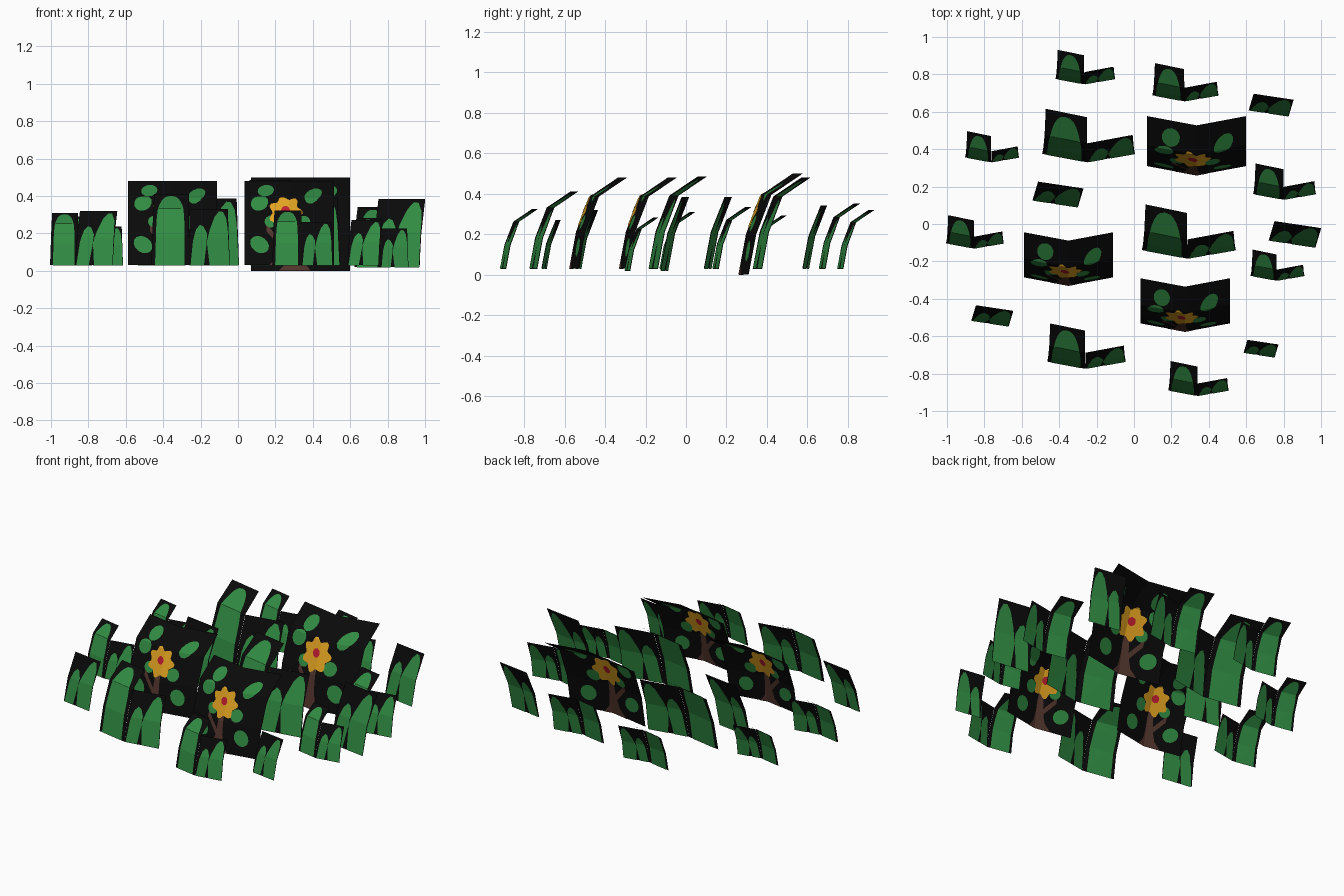
import bpy, bmesh, math
from mathutils import Vector

if "Cube" in bpy.data.objects:
    bpy.data.objects.remove(bpy.data.objects["Cube"])

# Flat colours
COLOURS = [("card_black", (0.003, 0.003, 0.003)), ("leaf_green", (0.03, 0.26, 0.055)),
           ("stem_brown", (0.085, 0.035, 0.026)), ("petal_orange", (0.75, 0.36, 0.015)),
           ("centre_red", (0.5, 0.012, 0.03))]
MATS = []
for n, c in COLOURS:
    m = bpy.data.materials.new(n)
    m.diffuse_color = (*c, 1)
    m.use_nodes = True
    m.node_tree.nodes["Principled BSDF"].inputs["Base Color"].default_value = m.diffuse_color
    MATS.append(m)
BLACK, GREEN, BROWN, ORANGE, RED = range(5)

# Backward-curling side profile: three equal bends (y fraction, z fraction)
PROFILE = [(0, 0), (0.14, 0.4), (0.42, 0.79), (1, 1)]
LEAN, FOLD = 0.535, 0.187


def curl(s, h):
    i = min(int(s), 2)
    f = s - i
    a, b = PROFILE[i], PROFILE[i + 1]
    return (a[0] + (b[0] - a[0]) * f) * h * LEAN, (a[1] + (b[1] - a[1]) * f) * h


def ellipse(u, v, ru, rv, ang=0, n=14):
    pts = []
    ca, sa = math.cos(math.radians(ang)), math.sin(math.radians(ang))
    for i in range(n):
        t = 2 * math.pi * i / n
        a, b = ru * math.cos(t), rv * math.sin(t)
        pts.append((u + a * ca - b * sa, v + a * sa + b * ca))
    return pts


def petals(u, v, r, lobes=7):
    n = lobes * 6
    return [(u + r * (0.87 + 0.13 * math.cos(lobes * t)) * math.cos(t),
             v + r * 0.9 * (0.87 + 0.13 * math.cos(lobes * t)) * math.sin(t))
            for t in (2 * math.pi * i / n + 0.2 for i in range(n))]


# Painted shapes, in card coordinates (u across, v up)
SQUARE = [(0, 0), (1, 0), (1, 1), (0, 1)]
DOME = [(0.1, 0), (0.87, 0)] + [(0.485 + 0.385 * math.cos(a) ** 0.8 if math.cos(a) > 0 else
        0.485 - 0.385 * abs(math.cos(a)) ** 0.8, 0.45 + 0.5 * math.sin(a))
        for a in (math.pi * i / 14 for i in range(15))]
SMALL_BUMP = [(0.03, 0), (0.36, 0), (0.43, 0.35), (0.45, 0.55), (0.36, 0.68), (0.27, 0.71),
              (0.17, 0.63), (0.09, 0.42)]
TALL_BUMP = [(0.5, 0), (0.99, 0), (0.98, 0.6), (0.95, 0.82), (0.87, 0.94), (0.77, 0.95),
             (0.65, 0.85), (0.52, 0.62), (0.44, 0.4)]
TALL = [(DOME, GREEN, 1)]
SHORT = [(SMALL_BUMP, GREEN, 1), (TALL_BUMP, GREEN, 1.4)]
FLOWER = [
    ([(0.28, 0), (0.6, 0), (0.53, 0.08), (0.51, 0.2), (0.5, 0.42), (0.43, 0.42), (0.41, 0.2),
      (0.37, 0.08)], BROWN, 1),
    ([(0.44, 0.14), (0.44, 0.21), (0.29, 0.36), (0.25, 0.46), (0.25, 0.33)], BROWN, 1.2),
    (ellipse(0.24, 0.81, 0.09, 0.11, -15), GREEN, 2),
    (ellipse(0.17, 0.62, 0.1, 0.08, 20), GREEN, 2.3),
    (ellipse(0.17, 0.2, 0.11, 0.08, -25), GREEN, 2),
    (ellipse(0.30, 0.43, 0.075, 0.06, 0), GREEN, 2.1),
    (ellipse(0.77, 0.73, 0.085, 0.13, -30), GREEN, 2),
    (ellipse(0.66, 0.42, 0.08, 0.07, 0), GREEN, 2),
    (ellipse(0.76, 0.19, 0.1, 0.085, -30), GREEN, 2),
    (petals(0.46, 0.52, 0.195), ORANGE, 3),
    (ellipse(0.46, 0.54, 0.05, 0.045, 0, 8), RED, 4),
]


def add_shape(out, pts, mat, layer, place, segs, folded):
    """Cut a flat outline along the card's bends, then wrap it on the card."""
    sides = (0,) if layer == 0 else (-1, 1)
    for side in sides:
        bm = bmesh.new()
        f = bm.faces.new([bm.verts.new((u, v, 0)) for u, v in pts])
        f.normal_update()
        if (f.normal.z < 0) != (side > 0):
            f.normal_flip()
        bmesh.ops.triangulate(bm, faces=bm.faces[:])
        cuts = [((0, i / segs, 0), (0, 1, 0)) for i in range(1, segs)]
        if folded:
            cuts.append(((0.5, 0, 0), (1, 0, 0)))
        for co, no in cuts:
            bmesh.ops.bisect_plane(bm, geom=bm.verts[:] + bm.edges[:] + bm.faces[:],
                                   plane_co=co, plane_no=no, dist=1e-6)
        d = 0.0012 * layer * side
        vmap = {v: out.verts.new(place(v.co.x, v.co.y) + Vector((0, d, -d))) for v in bm.verts}
        for f in bm.faces:
            out.faces.new([vmap[v] for v in f.verts]).material_index = mat
        bm.free()


def add_card(out, art, place, segs, folded=False):
    add_shape(out, SQUARE, BLACK, 0, place, segs, folded)
    for pts, mat, layer in art:
        add_shape(out, pts, mat, layer, place, segs, folded)


def finish(bm, name):
    me = bpy.data.meshes.new(name)
    bm.to_mesh(me)
    bm.free()
    for m in MATS:
        me.materials.append(m)
    bpy.context.collection.objects.link(bpy.data.objects.new(name, me))


def leaf_pair(name, x, y, w, z0=0.03):
    h = 1.87 * w

    def left(u, v):
        dy, dz = curl(3 * v, h)
        k = 1 - u
        return Vector((x - w * k * (1 - 0.09 * v) - 0.01 * v * w, y + FOLD * w * k + dy, z0 + dz))

    def right(u, v):
        dy, dz = curl(2 * v, h)
        return Vector((x + 1.06 * w * u * (1 - 0.05 * v), y + FOLD * w * u + dy, z0 + dz))
    bm = bmesh.new()
    add_card(bm, TALL, left, 3)
    add_card(bm, SHORT, right, 2)
    finish(bm, name)


def leaf_single(name, x, y, w, z0=0.03):
    def place(u, v):
        dy, dz = curl(2 * v, 1.84 * w)
        return Vector((x + w * u + 0.3 * dy, y - 0.15 * w * u + dy, z0 + dz))
    bm = bmesh.new()
    add_card(bm, SHORT, place, 2)
    finish(bm, name)


def flower(name, x, y, w, z0):
    def place(u, v):
        dy, dz = curl(3 * v, 0.943 * w)
        return Vector((x + w * (u - 0.5), y + FOLD * w * abs(u - 0.5) + dy, z0 + dz))
    bm = bmesh.new()
    add_card(bm, FLOWER, place, 3, True)
    finish(bm, name)


# Flower cards: fold position, width, base height
for i, a in enumerate([(0.335, 0.26, 0.53, 0), (-0.35, -0.33, 0.478, 0.03),
                       (0.273, -0.576, 0.478, 0.03)]):
    flower(f"flower_{i + 1}", *a)

# Folded leaf pairs: fold position, width of the tall leaf
for i, a in enumerate([
        (-0.265, 0.747, 0.155), (0.27, 0.656, 0.172), (-0.763, 0.33, 0.14),
        (-0.25, 0.33, 0.241), (0.80, 0.13, 0.163), (-0.855, -0.131, 0.15),
        (0.286, -0.185, 0.244), (0.763, -0.303, 0.14, 0.02), (-0.26, -0.774, 0.204),
        (0.34, -0.919, 0.157)]):
    leaf_pair(f"leaf_pair_{i + 1}", *a)

# Single short leaves: lower left corner, width
for i, a in enumerate([(0.613, 0.608, 0.214), (-0.543, 0.126, 0.243), (0.72, -0.088, 0.25, 0.02),
                       (-0.87, -0.517, 0.2), (0.586, -0.688, 0.166)]):
    leaf_single(f"short_leaf_{i + 1}", *a)
